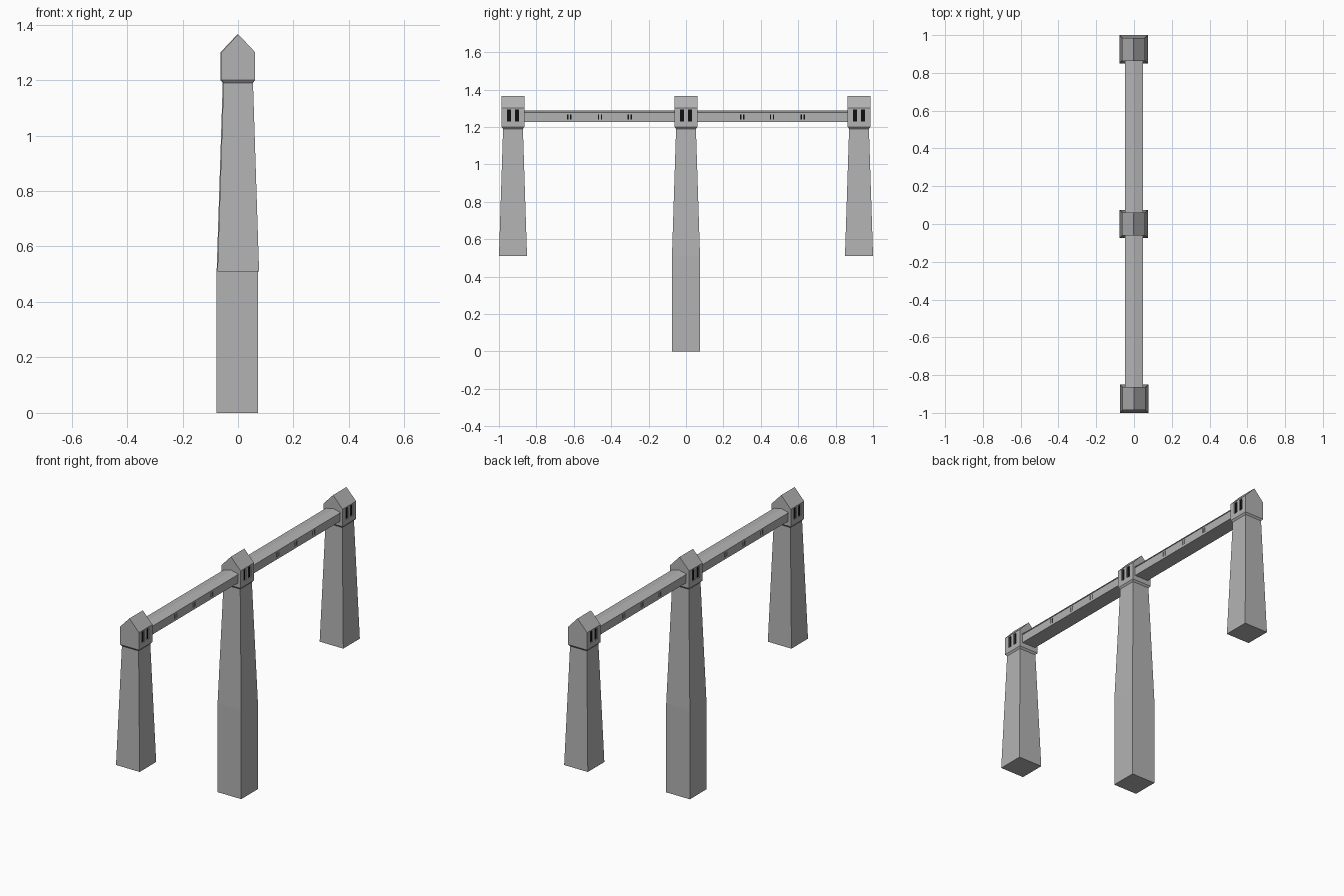
import bpy, bmesh

cube = bpy.data.objects.get("Cube")
if cube:
    bpy.data.objects.remove(cube, do_unlink=True)


def material(name, rgb):
    m = bpy.data.materials.new(name)
    m.use_nodes = True
    colour = (*rgb, 1)
    m.diffuse_color = colour
    m.node_tree.nodes["Principled BSDF"].inputs["Base Color"].default_value = colour
    return m


STONE = material("grey stone", (0.45, 0.45, 0.45))
DARK = material("dark opening", (0.005, 0.005, 0.005))


def finish(name, bm, mat):
    bmesh.ops.recalc_face_normals(bm, faces=bm.faces)
    mesh = bpy.data.meshes.new(name)
    bm.to_mesh(mesh)
    bm.free()
    mesh.materials.append(mat)
    ob = bpy.data.objects.new(name, mesh)
    bpy.context.collection.objects.link(ob)
    return ob


def boxes(name, items, mat):
    """One object made of boxes, each given as (centre, size)."""
    bm = bmesh.new()
    for centre, size in items:
        for v in bmesh.ops.create_cube(bm, size=1)["verts"]:
            v.co = [c + s * p for c, s, p in zip(centre, size, v.co)]
    return finish(name, bm, mat)


def carve(ob, name, x, half, slots, z, width, height, depth):
    """Sink window slots into both long sides and back them with dark panes."""
    cuts, panes = [], []
    for side in (-1, 1):
        for y in slots:
            cuts.append(((x + side * half, y, z), (depth * 2, width, height)))
            panes.append(((x + side * (half - depth + 0.001), y, z),
                          (0.002, width, height)))
    cutter = boxes(name + "_cutter", cuts, STONE)
    mod = ob.modifiers.new("window cuts", "BOOLEAN")
    mod.operation = "DIFFERENCE"
    mod.solver = "EXACT"
    mod.object = cutter
    bpy.context.view_layer.objects.active = ob
    bpy.ops.object.modifier_apply(modifier=mod.name)
    bpy.data.objects.remove(cutter, do_unlink=True)
    boxes(name + "_windows", panes, DARK)


HEAD = 0.061  # half width of a tower head


def tower(name, x, y, profile):
    """Square tapering shaft, flared head and gabled roof."""
    bm = bmesh.new()
    rings = []
    for z, r in profile:
        rings.append([bm.verts.new((x + sx * r, y + sy * r, z))
                      for sx, sy in ((-1, -1), (1, -1), (1, 1), (-1, 1))])
    bm.faces.new(rings[0])
    for low, high in zip(rings, rings[1:]):
        for i in range(4):
            j = (i + 1) % 4
            bm.faces.new((low[i], low[j], high[j], high[i]))
    # Roof ridge runs front to back
    a, b, c, d = rings[-1]
    front = bm.verts.new((x, y - HEAD, 1.365))
    back = bm.verts.new((x, y + HEAD, 1.365))
    for loop in ((a, b, front), (c, d, back), (b, c, back, front), (d, a, front, back)):
        bm.faces.new(loop)
    ob = finish(name, bm, STONE)
    carve(ob, name, x, HEAD, (y - 0.021, y + 0.021), 1.261, 0.021, 0.064, 0.008)


upper = [(0.51, 0.075), (1.19, 0.053), (1.2, HEAD), (1.3, HEAD)]
tower("front_tower", 0.001, -0.925, upper)
tower("middle_tower", -0.002, 0, [(0, 0.075)] + upper)
tower("back_tower", -0.002, 0.925, upper)

# Covered walkways between the towers
section = [(-0.043, 1.227), (0.043, 1.227), (0.043, 1.274), (0.047, 1.274),
           (0.047, 1.278), (0, 1.288), (-0.047, 1.278), (-0.047, 1.274),
           (-0.043, 1.274)]
for name, side in (("front_walkway", -1), ("back_walkway", 1)):
    bm = bmesh.new()
    ends = [[bm.verts.new((px, side * y, z)) for px, z in section]
            for y in (HEAD - 0.003, 0.925 - HEAD + 0.003)]
    for end in ends:
        bm.faces.new(end)
    for i in range(len(section)):
        j = (i + 1) % len(section)
        bm.faces.new((ends[0][i], ends[0][j], ends[1][j], ends[1][i]))
    ob = finish(name, bm, STONE)
    slots = [side * (y + dy) for y in (0.3, 0.46, 0.625) for dy in (-0.008, 0.008)]
    carve(ob, name, 0, 0.043, slots, 1.253, 0.007, 0.027, 0.005)
